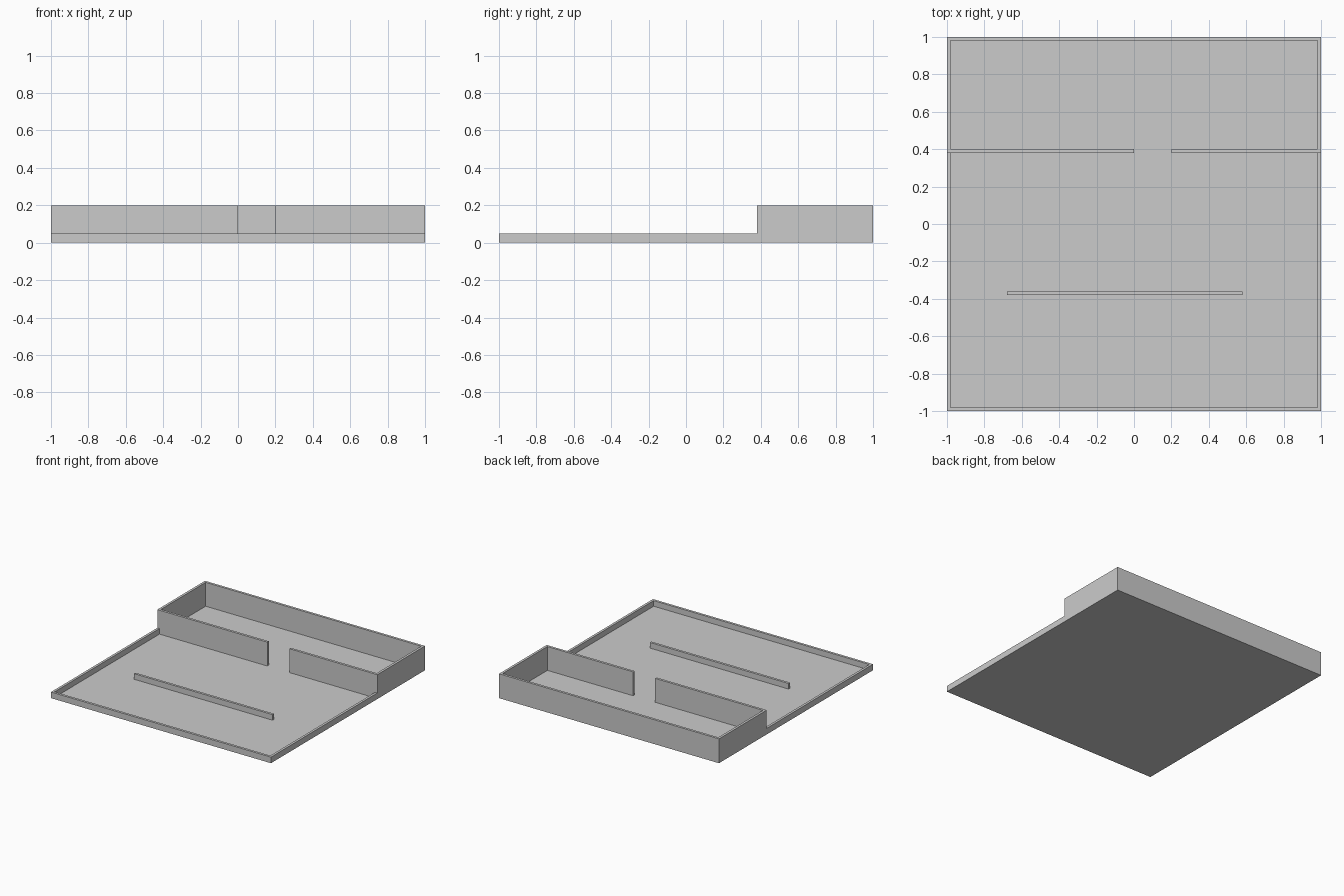
import bpy

cube = bpy.data.objects.get("Cube")
if cube:
    bpy.data.objects.remove(cube, do_unlink=True)

GREY = (0.6, 0.6, 0.6, 1.0)
grey = bpy.data.materials.new("plain_grey")
grey.use_nodes = True
grey.diffuse_color = GREY
grey.node_tree.nodes["Principled BSDF"].inputs["Base Color"].default_value = GREY

WALL = 0.02    # wall thickness
FLOOR = 0.004  # floor thickness
LOW = 0.05     # low wall height
TALL = 0.2     # tall wall height
ROOM = 0.38    # front face of the tall enclosure


def box(name, x0, x1, y0, y1, height):
    """Box standing on the ground between the given limits."""
    bpy.ops.mesh.primitive_cube_add(
        size=1, location=((x0 + x1) / 2, (y0 + y1) / 2, height / 2))
    obj = bpy.context.object
    obj.name = name
    obj.scale = (x1 - x0, y1 - y0, height)
    bpy.ops.object.transform_apply(location=False, rotation=False, scale=True)
    obj.data.materials.append(grey)
    return obj


# Floor slab inside the outer walls
box("floor", -1 + WALL, 1 - WALL, -1 + WALL, 1 - WALL, FLOOR)

# Side walls: low at the front, tall at the back
for side, x in (("right", -1), ("left", 1 - WALL)):
    box(f"{side}_low_wall", x, x + WALL, -1 + WALL, ROOM, LOW)
    box(f"{side}_tall_wall", x, x + WALL, ROOM, 1 - WALL, TALL)

# Front and back walls
box("front_low_wall", -1, 1, -1, -1 + WALL, LOW)
box("back_tall_wall", -1, 1, 1 - WALL, 1, TALL)

# Partition with a doorway
box("right_partition", -1 + WALL, 0, ROOM, ROOM + WALL, TALL)
box("left_partition", 0.2, 1 - WALL, ROOM, ROOM + WALL, TALL)

# Free-standing low divider
box("low_divider", -0.68, 0.58, -0.38, -0.38 + WALL, LOW)
